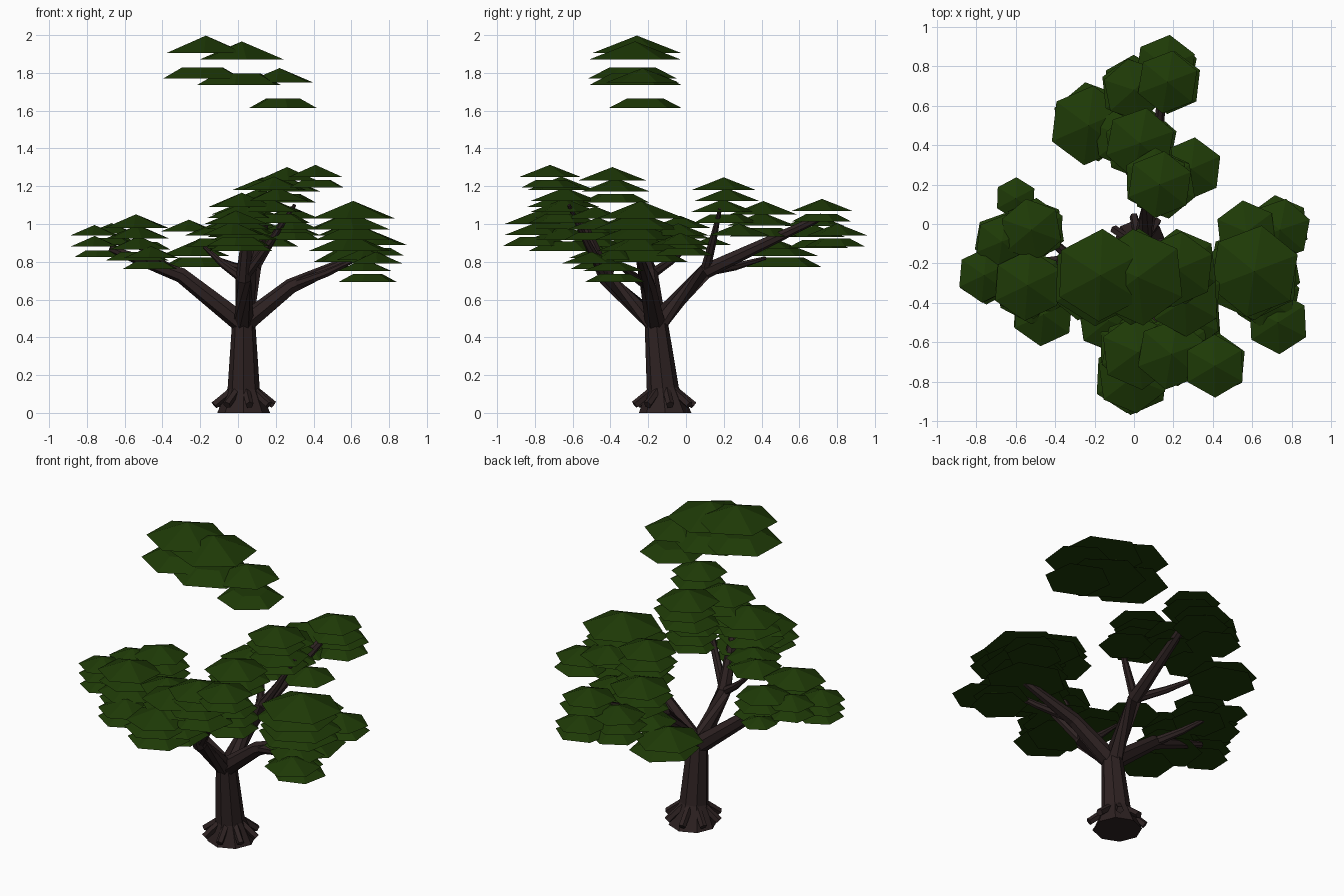
import bpy, bmesh, math, random
from mathutils import Vector, Matrix

if "Cube" in bpy.data.objects:
    bpy.data.objects.remove(bpy.data.objects["Cube"])

random.seed(4)


def material(name, rgb):
    m = bpy.data.materials.new(name)
    m.diffuse_color = (*rgb, 1)
    m.use_nodes = True
    m.node_tree.nodes["Principled BSDF"].inputs["Base Color"].default_value = m.diffuse_color
    return m


BARK = material("dark_bark", (0.027, 0.016, 0.016))
LEAF = material("leaf_green", (0.013, 0.042, 0.002))


def finish(name, bm, mat):
    bmesh.ops.recalc_face_normals(bm, faces=bm.faces)
    me = bpy.data.meshes.new(name)
    bm.to_mesh(me)
    bm.free()
    me.materials.append(mat)
    ob = bpy.data.objects.new(name, me)
    bpy.context.collection.objects.link(ob)


def tube(bm, points, radii, sides=7):
    """Faceted limb through the given points."""
    pts = [Vector(p) for p in points]
    rings = []
    for i, p in enumerate(pts):
        d = (pts[min(i + 1, len(pts) - 1)] - pts[max(i - 1, 0)]).normalized()
        side = d.cross(Vector((0, 1, 0) if abs(d.y) < 0.7 else (1, 0, 0))).normalized()
        up = side.cross(d)
        rings.append([bm.verts.new(p + radii[i] * (math.cos(a) * side + math.sin(a) * up))
                      for a in (math.tau * k / sides for k in range(sides))])
    for a, b in zip(rings, rings[1:]):
        for k in range(sides):
            j = (k + 1) % sides
            bm.faces.new((a[k], a[j], b[j], b[k]))
    bm.faces.new(rings[0])
    bm.faces.new(rings[-1])


def limb(name, start, mid, end, r):
    """Tapering limb, bowed through its middle point."""
    bm = bmesh.new()
    tube(bm, (start, mid, end), (r, r * 0.75, r * 0.35))
    finish(name, bm, BARK)


def stack(bm, gap, x, y, z, layers=1, r=0.15):
    """Column of shallow six-sided leaf cones; the lowest one is cut off flat."""
    for i in range(layers):
        flat = i > 0 and i == layers - 1
        h = r * (0.27 if flat else 0.42)
        drift = 0.12 * r if 0 < i else 0
        place = (Matrix.Translation((x + random.uniform(-drift, drift), y + random.uniform(-drift, drift),
                                     z - i * gap + h / 2))
                 @ Matrix.Rotation(random.uniform(-0.2, 0.2), 4, 'Z'))
        bmesh.ops.create_cone(bm, cap_ends=True, segments=6, radius1=r * 1.07,
                              radius2=r * 0.55 if flat else 0, depth=h, matrix=place)


def leaves(name, stacks, gap=0.058):
    bm = bmesh.new()
    for s in stacks:
        stack(bm, gap, *s)
    finish(name, bm, LEAF)


# Leaning trunk with flared foot, flat on the ground
bm = bmesh.new()
heights = (0, 0.13, 0.5)
tube(bm, [(0.03, -0.11 - 0.1 * z, z) for z in heights], (0.14, 0.085, 0.06), 8)
for v in bm.verts:
    if v.co.z < 0.06:
        v.co.z = 0
finish("trunk", bm, BARK)

# Surface roots around the foot
bm = bmesh.new()
for k in range(8):
    out = Vector((1, 0, 0))
    out.rotate(Matrix.Rotation(math.tau * (k + 0.25) / 8, 3, 'Z'))
    foot = Vector((0.03, -0.115, 0))
    tube(bm, [foot + out * r + Vector((0, 0, 0.17 - 0.8 * r)) for r in (0.065, 0.16)], (0.022, 0.022), 5)
finish("roots", bm, BARK)

# Four main limbs from the fork, each with twigs leaving its middle
FORK = Vector((0.03, -0.16, 0.47))
LIMBS = {
    "left": ((-0.3, -0.19, 0.73), (-0.68, -0.22, 0.87), [(-0.55, 0.03, 0.9)]),
    "right": ((0.28, -0.2, 0.67), (0.66, -0.25, 0.84), [(0.66, -0.4, 0.83)]),
    "back": ((0.08, 0.1, 0.75), (0.15, 0.72, 1.04), [(0.27, 0.18, 1.08), (-0.12, 0.42, 0.82)]),
    "front": ((0.03, -0.42, 0.71), (0.06, -0.59, 1.1), [(0.3, -0.62, 1.1), (-0.18, -0.36, 0.88)]),
}
for side, (mid, end, twigs) in LIMBS.items():
    limb(side + "_limb", FORK, mid, end, 0.056)
    for i, tip in enumerate(twigs):
        bow = Vector(mid).lerp(Vector(tip), 0.5) + Vector((0, 0, -0.01))
        limb(f"{side}_twig_{i + 1}", mid, bow, tip, 0.028)

# Leaf clusters: x, y, top layer height, layers, radius
leaves("crown_leaves", [(-.17, -.26, 1.905, 2, .22), (.02, -.27, 1.87, 2, .23), (.22, -.23, 1.75, 2, .18)], 0.135)
leaves("left_leaves", [(-.54, -.31, .98, 4, .17), (-.52, -.03, .98, 3), (-.6, .13, .89, 1, .1),
                       (-.67, -.09, .95, 2, .13), (-.76, -.26, .94, 3, .13), (-.46, -.46, .82, 2)])
leaves("right_leaves", [(.61, -.24, 1.03, 5, .22), (.74, -.03, .89, 2), (.73, -.5, .79),
                        (.67, -.37, .81, 3), (.57, -.04, .94)])
leaves("back_leaves", [(.17, .72, 1.07, 2), (.16, .8, .94, 2), (0, .68, .99, 3), (.03, .41, 1.05, 3, .17),
                       (.29, .28, .94), (.13, .2, 1.18, 4, .16), (-.23, .5, .83, 2, .19), (-.05, .44, .87)])
leaves("front_leaves", [(.41, -.72, 1.25, 2), (.19, -.66, 1.18, 4, .17), (.26, -.39, 1.23, 3, .17),
                        (.28, -.48, 1.03, 3), (.02, -.65, 1.09, 5, .18), (-.01, -.78, 1, 3, .17)])
leaves("front_left_leaves", [(-.26, -.33, .96), (-.13, -.49, .94, 2)])
